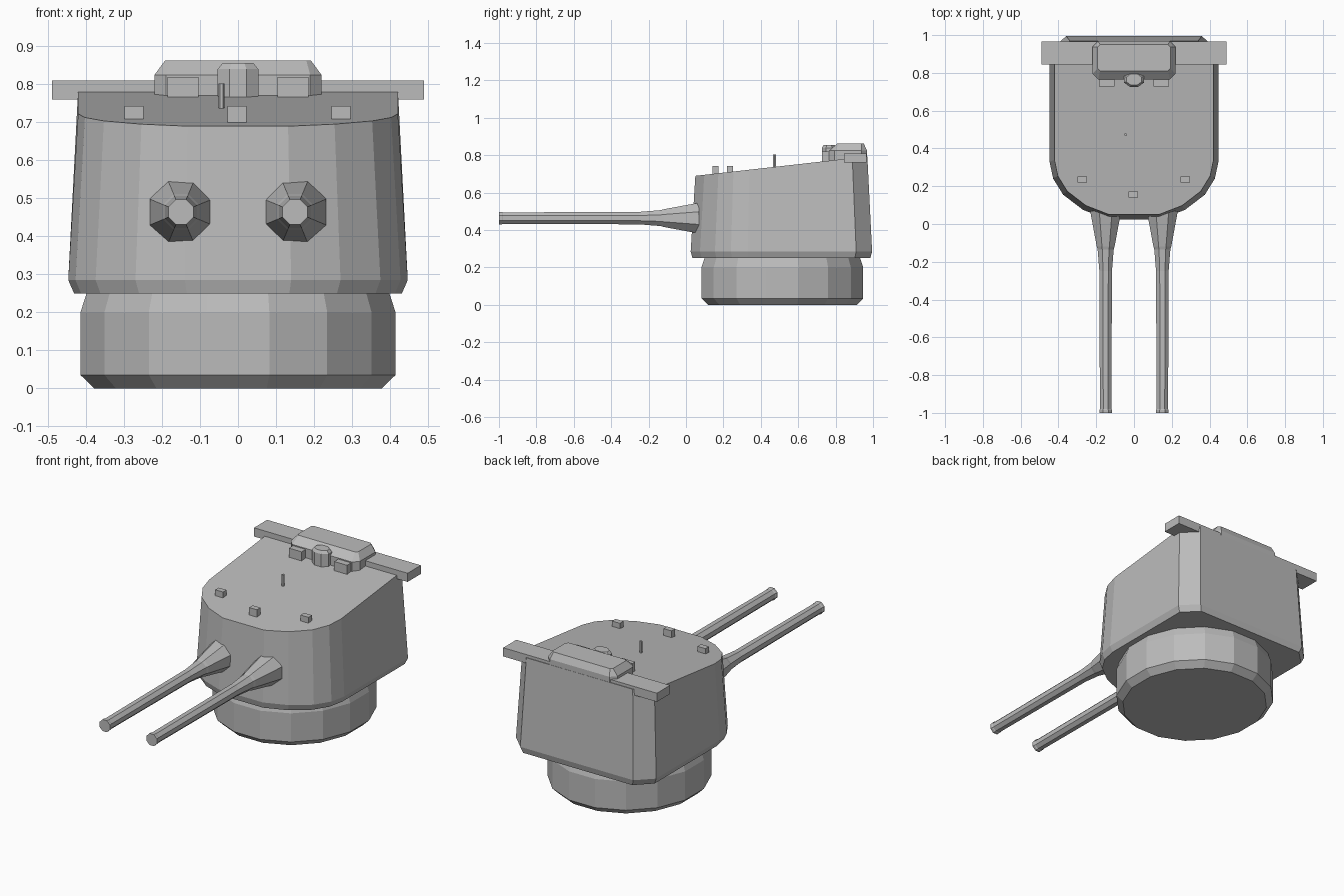
import bpy, bmesh, math

cube = bpy.data.objects.get("Cube")
if cube:
    bpy.data.objects.remove(cube, do_unlink=True)

grey = bpy.data.materials.new("naval grey")
grey.use_nodes = True
colour = (0.5, 0.5, 0.5, 1)
grey.diffuse_color = colour
grey.node_tree.nodes["Principled BSDF"].inputs["Base Color"].default_value = colour


def loft(name, rings):
    """Skin a closed solid through rings with equal point counts."""
    bm = bmesh.new()
    loops = [[bm.verts.new(p) for p in ring] for ring in rings]
    n = len(loops[0])
    for a, b in zip(loops, loops[1:]):
        for i in range(n):
            j = (i + 1) % n
            bm.faces.new((a[i], a[j], b[j], b[i]))
    bm.faces.new(loops[0][::-1])
    bm.faces.new(loops[-1])
    bmesh.ops.recalc_face_normals(bm, faces=bm.faces)
    mesh = bpy.data.meshes.new(name)
    bm.to_mesh(mesh)
    bm.free()
    mesh.materials.append(grey)
    ob = bpy.data.objects.new(name, mesh)
    bpy.context.collection.objects.link(ob)
    return ob


def ngon(n, rx, ry):
    """Flat-sided polygon with a face towards the front."""
    angles = [math.tau * (i + 0.5) / n - math.pi / 2 for i in range(n)]
    return [(rx * math.cos(a), ry * math.sin(a)) for a in angles]


def box(name, x0, x1, y0, y1, z0, z1):
    plan = [(x0, y0), (x1, y0), (x1, y1), (x0, y1)]
    return loft(name, [[(x, y, z) for x, y in plan] for z in (z0, z1)])


def roof_z(y):
    return 0.69 + (y - 0.05) * 0.113


# Round base ring
loft("barbette", [[(x, y + 0.515, z) for x, y in ngon(16, 0.423 - inset, 0.441 - inset)]
                  for z, inset in ((0, 0.036), (0.035, 0), (0.2, 0), (0.26, 0.02), (0.3, 0.02))])

# Gunhouse: rounded front, chamfered rear, tapering up to a sloping roof
half = [(0.14, 0.025), (0.27, 0.075), (0.375, 0.155), (0.428, 0.24),
        (0.447, 0.33), (0.447, 0.91), (0.36, 0.995)]
plan = half + [(-x, y) for x, y in reversed(half)]
foot = [(x * 0.966, 0.51 + (y - 0.51) * 0.98, 0.25) for x, y in plan]
skirt = [(x, y, 0.285) for x, y in plan]
roof = []
for x, y in plan:
    ty = 0.05 + (y - 0.025) * 0.948
    roof.append((x * 0.942, ty, roof_z(ty)))
loft("gunhouse", [foot, skirt, roof])

# Two gun barrels with flared sleeves
barrel = [(0.07, 0.089), (-0.12, 0.051), (-0.135, 0.046), (-0.25, 0.036),
          (-0.98, 0.033), (-0.985, 0.036), (-1.0, 0.036)]
for side, sx in (("left", 0.15), ("right", -0.15)):
    loft(side + "_gun", [[(x + sx, y, z + 0.464) for x, z in ngon(8, r, r)]
                         for y, r in barrel])

# Rangefinder arm and its chamfered housing
box("rangefinder_arm", -0.49, 0.49, 0.845, 0.965, 0.76, 0.81)


def clipped(x, y0, y1, c, z):
    return [(-x + c, y0, z), (x - c, y0, z), (x, y0 + c, z), (x, y1 - c, z),
            (x - c, y1, z), (-x + c, y1, z), (-x, y1 - c, z), (-x, y0 + c, z)]


loft("rangefinder_housing", [clipped(0.22, 0.765, 0.968, 0.03, 0.765),
                             clipped(0.22, 0.765, 0.968, 0.03, 0.825),
                             clipped(0.192, 0.81, 0.95, 0.012, 0.863)])

# Sighting cupola in front of the housing
loft("cupola", [[(x, y + 0.765, z) for x, y in ngon(8, r, r * 0.72)]
                for z, r in ((0.76, 0.058), (0.84, 0.058), (0.856, 0.044))])

# Sight boxes beside the cupola
for side, sx in (("left", 0.145), ("right", -0.145)):
    box(side + "_sight_box", sx - 0.041, sx + 0.041, 0.728, 0.80, 0.76, 0.819)

# Small periscopes and the aerial stub on the roof
for name, px, py in (("left_periscope", 0.271, 0.235), ("right_periscope", -0.274, 0.235),
                     ("centre_periscope", -0.003, 0.157)):
    box(name, px - 0.025, px + 0.025, py - 0.016, py + 0.016, roof_z(py) - 0.01, 0.743)
loft("aerial", [[(x - 0.044, y + 0.473, z) for x, y in ngon(6, 0.008, 0.008)]
                for z in (0.73, 0.803)])
